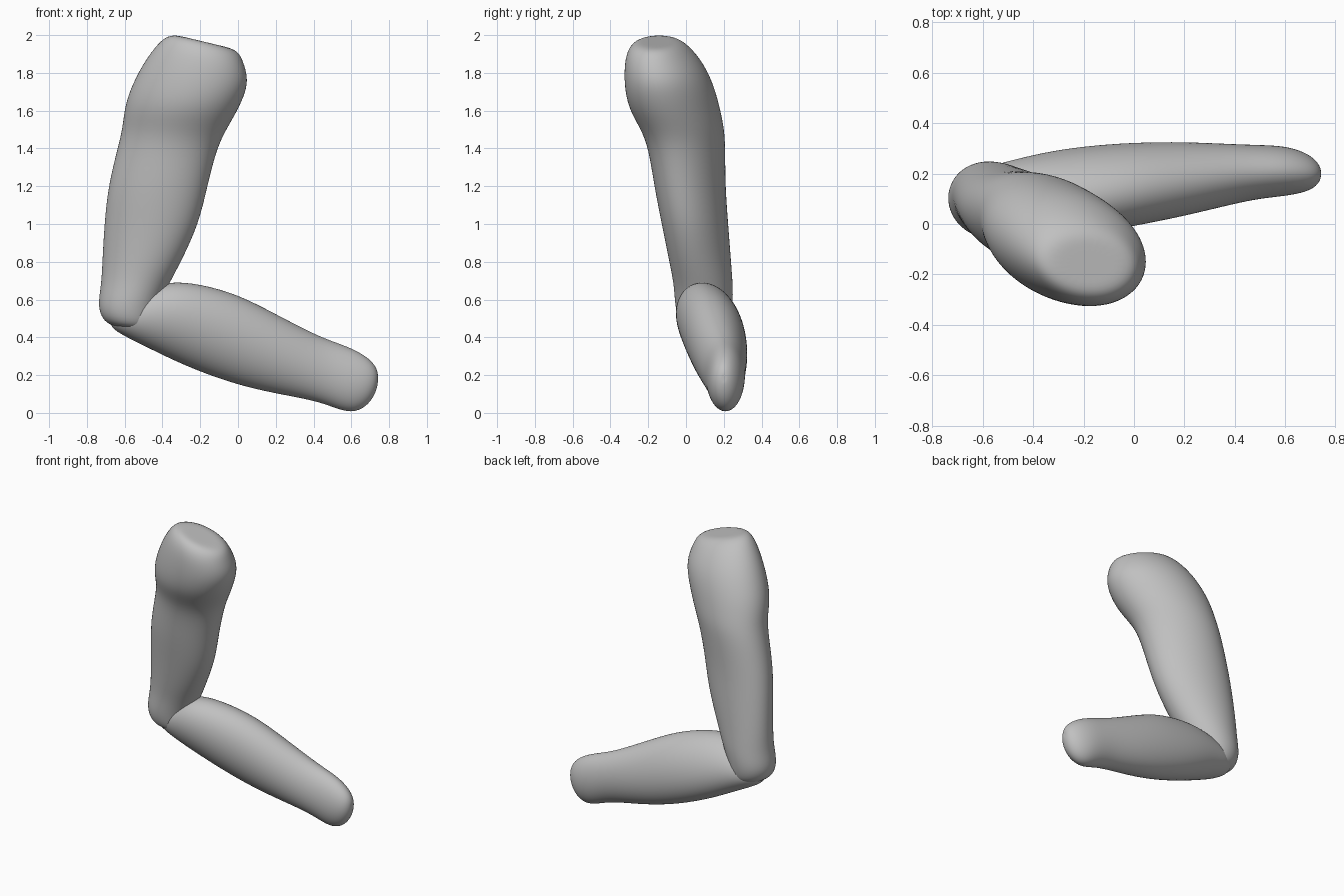
import bpy
import bmesh
import math
from mathutils import Vector

cube = bpy.data.objects.get("Cube")
if cube:
    bpy.data.objects.remove(cube, do_unlink=True)

SIDES = 24

# One plain grey for the whole limb
grey = bpy.data.materials.new("warm_grey")
grey.use_nodes = True
COLOUR = (0.53, 0.53, 0.53, 1.0)
grey.diffuse_color = COLOUR
shader = next(n for n in grey.node_tree.nodes if n.type == "BSDF_PRINCIPLED")
shader.inputs["Base Color"].default_value = COLOUR


def skewed_oval(low_u, high_u, low_v, high_v, skew):
    """Points of an oval filling a box, leaning along one diagonal."""
    centre_u, centre_v = (low_u + high_u) / 2, (low_v + high_v) / 2
    half_u, half_v = (high_u - low_u) / 2, (high_v - low_v) / 2
    lean = math.sqrt(1 - skew * skew)
    for i in range(SIDES):
        angle = math.tau * i / SIDES
        c, s = math.cos(angle), math.sin(angle)
        yield centre_u + half_u * c, centre_v + half_v * (skew * c + lean * s)


def loft(name, rings):
    """Skin a closed tube over the rings and smooth it."""
    bm = bmesh.new()
    loops = [[bm.verts.new(p) for p in ring] for ring in rings]
    for a, b in zip(loops, loops[1:]):
        for i in range(SIDES):
            j = (i + 1) % SIDES
            bm.faces.new((a[i], a[j], b[j], b[i]))
    # Rounded ends: shrink each end loop inward before closing it
    for loop in (loops[0], loops[-1]):
        middle = sum((v.co for v in loop), Vector()) / SIDES
        inner = [bm.verts.new(middle.lerp(v.co, 0.5)) for v in loop]
        for i in range(SIDES):
            j = (i + 1) % SIDES
            bm.faces.new((loop[i], loop[j], inner[j], inner[i]))
        bm.faces.new(inner)
    bmesh.ops.recalc_face_normals(bm, faces=bm.faces[:])
    mesh = bpy.data.meshes.new(name)
    bm.to_mesh(mesh)
    bm.free()
    mesh.materials.append(grey)
    mesh.shade_smooth()
    obj = bpy.data.objects.new(name, mesh)
    bpy.context.collection.objects.link(obj)
    subdivision = obj.modifiers.new("smooth_skin", "SUBSURF")
    subdivision.levels = subdivision.render_levels = 2
    return obj


def upper_ring(z, left, right, front, back, tilt, skew):
    middle = (left + right) / 2
    return [(x, y, z + tilt * (x - middle))
            for x, y in skewed_oval(left, right, front, back, skew)]


def fore_ring(x, front, back, bottom, top, skew):
    return [(x, y, z) for y, z in skewed_oval(front, back, bottom, top, skew)]


# Upper arm, elbow to shoulder: height, x range, y range, tilt, skew
upper_sections = [
    (.45, -.67, -.46, 0, .19, -.1, 0),
    (.48, -.72, -.43, -.04, .23, -.1, 0),
    (.57, -.745, -.42, -.06, .25, 0, -.05),
    (.68, -.725, -.365, -.065, .25, 0, -.1),
    (.8, -.72, -.3, -.09, .24, 0, -.2),
    (1, -.71, -.205, -.13, .225, 0, -.24),
    (1.2, -.69, -.16, -.17, .21, 0, -.24),
    (1.4, -.64, -.11, -.2, .21, 0, -.24),
    (1.5, -.615, -.06, -.24, .205, 0, -.24),
    (1.6, -.605, 0, -.3, .185, 0, -.24),
    (1.7, -.58, .045, -.325, .16, 0, -.24),
    (1.81, -.51, .055, -.33, .115, -.12, -.2),
    (1.91, -.425, .03, -.32, .04, -.22, -.15),
    (1.965, -.36, 0, -.28, -.03, -.24, -.1),
]
loft("upper_arm", [upper_ring(*s) for s in upper_sections])

# Forearm, elbow to wrist: x, y range, z range, skew
fore_sections = [
    (-.67, .05, .17, .45, .54, 0),
    (-.61, -.01, .22, .41, .6, 0),
    (-.5, -.045, .25, .355, .66, -.1),
    (-.36, -.06, .285, .285, .7, -.2),
    (-.2, -.045, .31, .215, .685, -.2),
    (0, -.01, .325, .145, .63, -.15),
    (.2, .03, .327, .1, .525, -.1),
    (.4, .08, .317, .065, .42, 0),
    (.5, .1, .314, .03, .38, 0),
    (.6, .11, .31, -.005, .345, 0),
    (.68, .125, .285, .03, .3, 0),
    (.725, .15, .25, .095, .255, 0),
    (.74, .18, .22, .15, .215, 0),
]
loft("forearm", [fore_ring(*s) for s in fore_sections])
